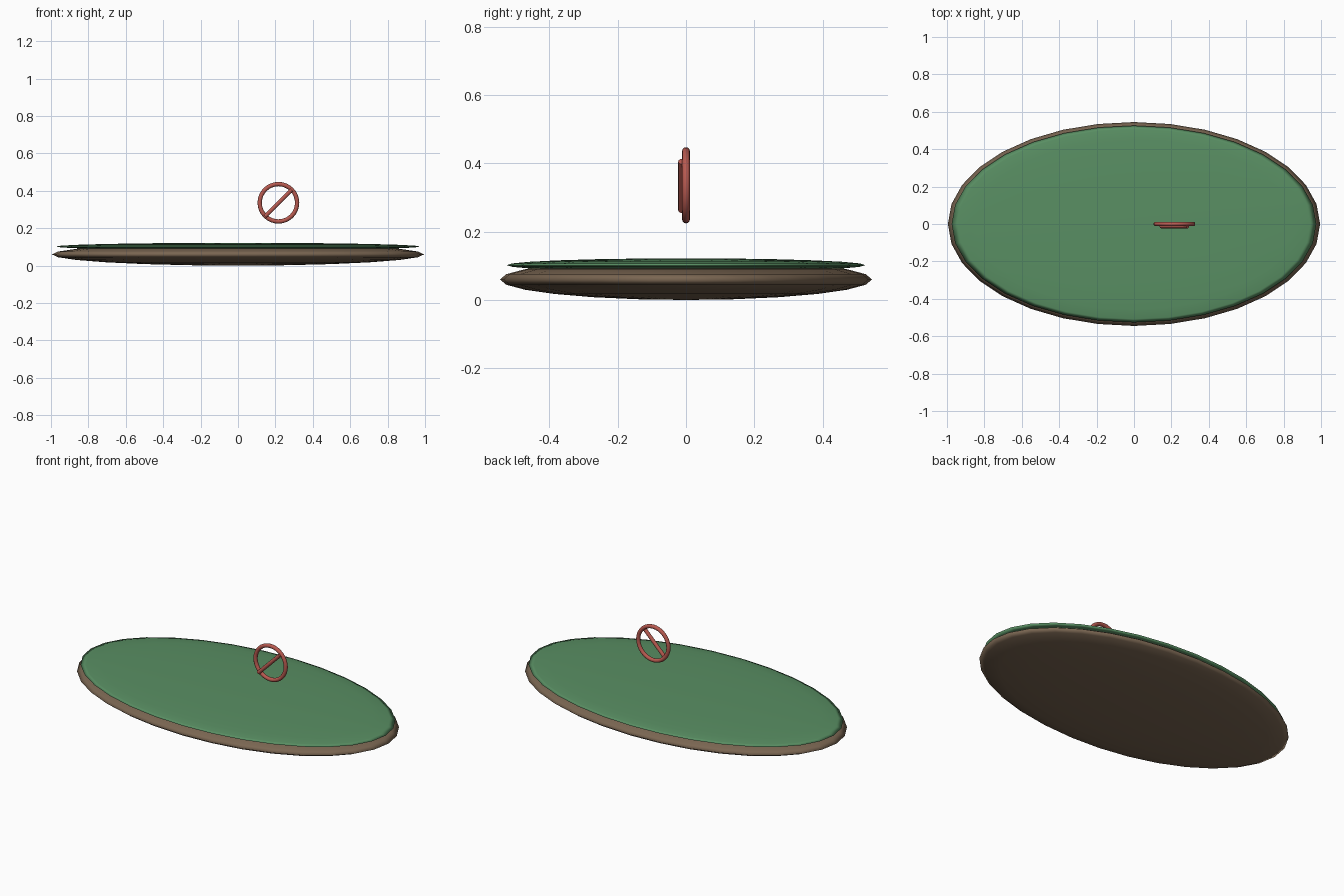
import bpy
import math

if "Cube" in bpy.data.objects:
    bpy.data.objects.remove(bpy.data.objects["Cube"])


def material(name, color):
    m = bpy.data.materials.new(name)
    m.diffuse_color = (*color, 1.0)
    m.use_nodes = True
    m.node_tree.nodes["Principled BSDF"].inputs["Base Color"].default_value = m.diffuse_color
    return m


soil = material("soil brown", (0.195, 0.133, 0.084))
grass = material("grass green", (0.100, 0.275, 0.125))
red = material("sign red", (0.479, 0.102, 0.080))


def finish(name, mat):
    ob = bpy.context.object
    ob.name = name
    ob.data.materials.append(mat)
    return ob


def flat_ellipsoid(name, center_z, radii, mat):
    bpy.ops.mesh.primitive_uv_sphere_add(segments=32, ring_count=12, radius=1,
                                         location=(0, 0, center_z))
    ob = finish(name, mat)
    ob.scale = radii
    bpy.ops.object.transform_apply(location=False, rotation=False, scale=True)
    bpy.ops.object.shade_smooth()


# Oval ground: soil base with a thin grass layer on top
flat_ellipsoid("soil_base", 0.06, (0.995, 0.545, 0.06), soil)
flat_ellipsoid("grass_layer", 0.102, (0.975, 0.526, 0.02), grass)

# Floating sign: upright ring
sign_x, sign_z = 0.216, 0.336
bpy.ops.mesh.primitive_torus_add(major_segments=32, minor_segments=12,
                                 major_radius=0.1, minor_radius=0.0115,
                                 location=(sign_x, 0, sign_z),
                                 rotation=(math.pi / 2, 0, 0))
finish("sign_ring", red)
bpy.ops.object.shade_smooth()

# Diagonal bar lying just in front of the ring
bpy.ops.mesh.primitive_cylinder_add(vertices=12, radius=0.011, depth=0.202,
                                    location=(sign_x, -0.012, sign_z - 0.002),
                                    rotation=(0, math.pi / 4, 0))
finish("sign_bar", red)
bpy.ops.object.shade_smooth_by_angle(angle=math.radians(40))
